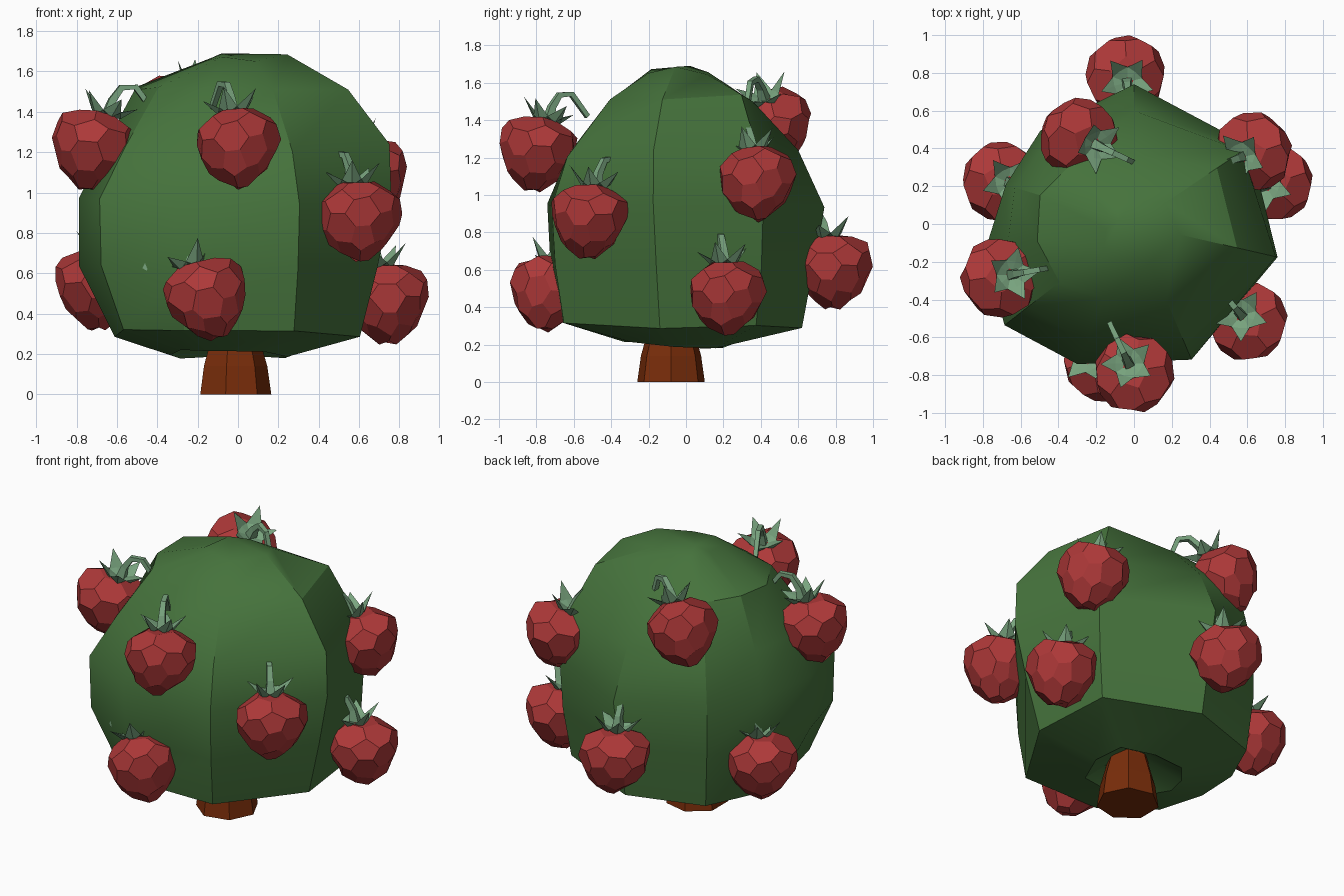
import bpy, bmesh, random
from math import sin, cos, pi, radians
from mathutils import Vector, Matrix

if "Cube" in bpy.data.objects:
    bpy.data.objects.remove(bpy.data.objects["Cube"])

random.seed(4)

def material(name, rgb):
    m = bpy.data.materials.new(name)
    m.diffuse_color = (*rgb, 1)
    m.use_nodes = True
    m.node_tree.nodes["Principled BSDF"].inputs["Base Color"].default_value = m.diffuse_color
    return m

GREEN = material("foliage_green", (0.06, 0.17, 0.045))
RED = material("berry_red", (0.42, 0.04, 0.04))
LEAF = material("leaf_green", (0.19, 0.37, 0.21))
BROWN = material("bark_brown", (0.19, 0.026, 0.003))

def to_mesh(name, bm, mat):
    bmesh.ops.recalc_face_normals(bm, faces=bm.faces)
    me = bpy.data.meshes.new(name)
    bm.to_mesh(me)
    bm.free()
    me.materials.append(mat)
    return me

def place(name, me, loc=(0, 0, 0), rot=(0, 0, 0)):
    ob = bpy.data.objects.new(name, me)
    ob.location, ob.rotation_euler = loc, rot
    bpy.context.collection.objects.link(ob)
    return ob

def loft(bm, rings, start=None, end=None):
    """Skin rings of points; start / end are optional pole points."""
    loops = [[bm.verts.new(p) for p in r] for r in rings]
    n = len(loops[0])
    for a, b in zip(loops, loops[1:]):
        for i in range(n):
            bm.faces.new((a[i], a[(i + 1) % n], b[(i + 1) % n], b[i]))
    for loop, pole in ((loops[0], start), (loops[-1], end)):
        if pole is None:
            bm.faces.new(loop)
        else:
            c = bm.verts.new(pole)
            for i in range(n):
                bm.faces.new((loop[i], loop[(i + 1) % n], c))

# Foliage: nine-sided irregular rings, radii listed at these angles
angles = (-13, 34, 90, 135, 163, 190, 218, 248, 293)
profile = [
    (0.20, (.25, .28, .20, .28, .30, .34, .36, .36, .32)),
    (0.30, (.62, .67, .62, .66, .62, .62, .72, .71, .71)),
    (0.62, (.71, .72, .68, .70, .71, .80, .86, .78, .76)),
    (0.95, (.78, .74, .74, .70, .71, .80, .87, .80, .78)),
    (1.22, (.77, .69, .60, .64, .66, .68, .71, .68, .69)),
    (1.52, (.56, .53, .36, .46, .52, .52, .50, .42, .44)),
    (1.66, (.25, .20, .12, .13, .14, .15, .20, .20, .22)),
]
rings = []
for z, radii in profile:
    rings.append([(r * cos(radians(a)), r * sin(radians(a)), z + random.uniform(-.025, .025))
                  for a, r in zip(angles, radii)])
bm = bmesh.new()
loft(bm, rings, start=(-.03, -.07, .36), end=(-.08, .02, 1.69))
foliage = place("foliage", to_mesh("foliage", bm, GREEN))
bpy.context.view_layer.objects.active = foliage
foliage.select_set(True)
bpy.ops.object.shade_smooth_by_angle(angle=radians(30))
foliage.select_set(False)

# Trunk: tapered seven-sided stump
bm = bmesh.new()
loft(bm, [[(-.02 + r * cos(i * 2 * pi / 7), -.08 + r * sin(i * 2 * pi / 7), z)
           for i in range(7)] for z, r in ((0, .185), (.14, .165), (.28, .125), (.42, .11))])
place("trunk", to_mesh("trunk", bm, BROWN))

# Berry: faceted ball of pentagons and hexagons, tapered to the bottom
bm = bmesh.new()
bmesh.ops.create_icosphere(bm, subdivisions=1, radius=1)
bmesh.ops.bevel(bm, geom=bm.verts[:], offset=33, offset_type='PERCENT',
                segments=1, affect='VERTICES')
for v in bm.verts:
    d = v.co.normalized()
    r = .203 * (1 + .34 * d.z)
    v.co = Vector((d.x * r, d.y * r, d.z * .206))
    v.co += Vector([random.uniform(-.01, .01) for _ in range(3)])
berry_mesh = to_mesh("berry", bm, RED)

# Calyx: five folded leaves round a stem that arches back into the foliage (local -x)
bm = bmesh.new()
base = Vector((-.04, 0, .17))
for k in range(5):
    turn = Matrix.Rotation(2 * pi * k / 5 + .5, 3, 'Z')
    lift = random.uniform(-.03, .05)
    pts = [(0, 0, .01), (.065, .048, .035), (.07, 0, .005), (.065, -.048, .035),
           (.145, .01, .09 + lift), (.07, 0, .04)]
    b, l, low, r, tip, top = [bm.verts.new(base + turn @ Vector(p)) for p in pts]
    for f in ((b, l, low), (b, low, r), (l, tip, low), (low, tip, r),
              (b, top, l), (b, r, top), (l, top, tip), (top, r, tip)):
        bm.faces.new(f)
path = [(-.04, .16, .04), (-.055, .26, .026), (-.09, .33, .022),
        (-.16, .345, .02), (-.27, .24, .018)]
stem = []
for i, (x, z, r) in enumerate(path):
    p, q = path[max(i - 1, 0)], path[min(i + 1, len(path) - 1)]
    t = Vector((q[0] - p[0], 0, q[1] - p[1])).normalized()
    side = Vector((0, 1, 0))
    up = t.cross(side)
    stem.append([Vector((x, 0, z)) + r * (side * cos(a) + up * sin(a))
                 for a in (pi / 4, 3 * pi / 4, 5 * pi / 4, 7 * pi / 4)])
loft(bm, stem)
calyx_mesh = to_mesh("calyx", bm, LEAF)

# Nine berries hung around the foliage: x, y, z, outward heading, lean towards the foliage
spots = [(-.72, -.28, 1.21, 190, .17), (0, -.80, 1.22, -65, .14), (.60, -.52, .86, -50, .05),
         (-.15, -.74, .47, -20, .30), (.74, .22, .45, 20, .03), (-.70, .23, .52, 165, 0),
         (.64, .38, 1.06, 20, .20), (-.04, .79, .59, 95, 0), (-.31, .47, 1.36, 155, .45)]
for i, (x, y, z, heading, lean) in enumerate(spots):
    rot = (0, -lean, radians(heading))
    place(f"berry_{i + 1}", berry_mesh, (x, y, z), rot)
    place(f"calyx_{i + 1}", calyx_mesh, (x, y, z), rot)
